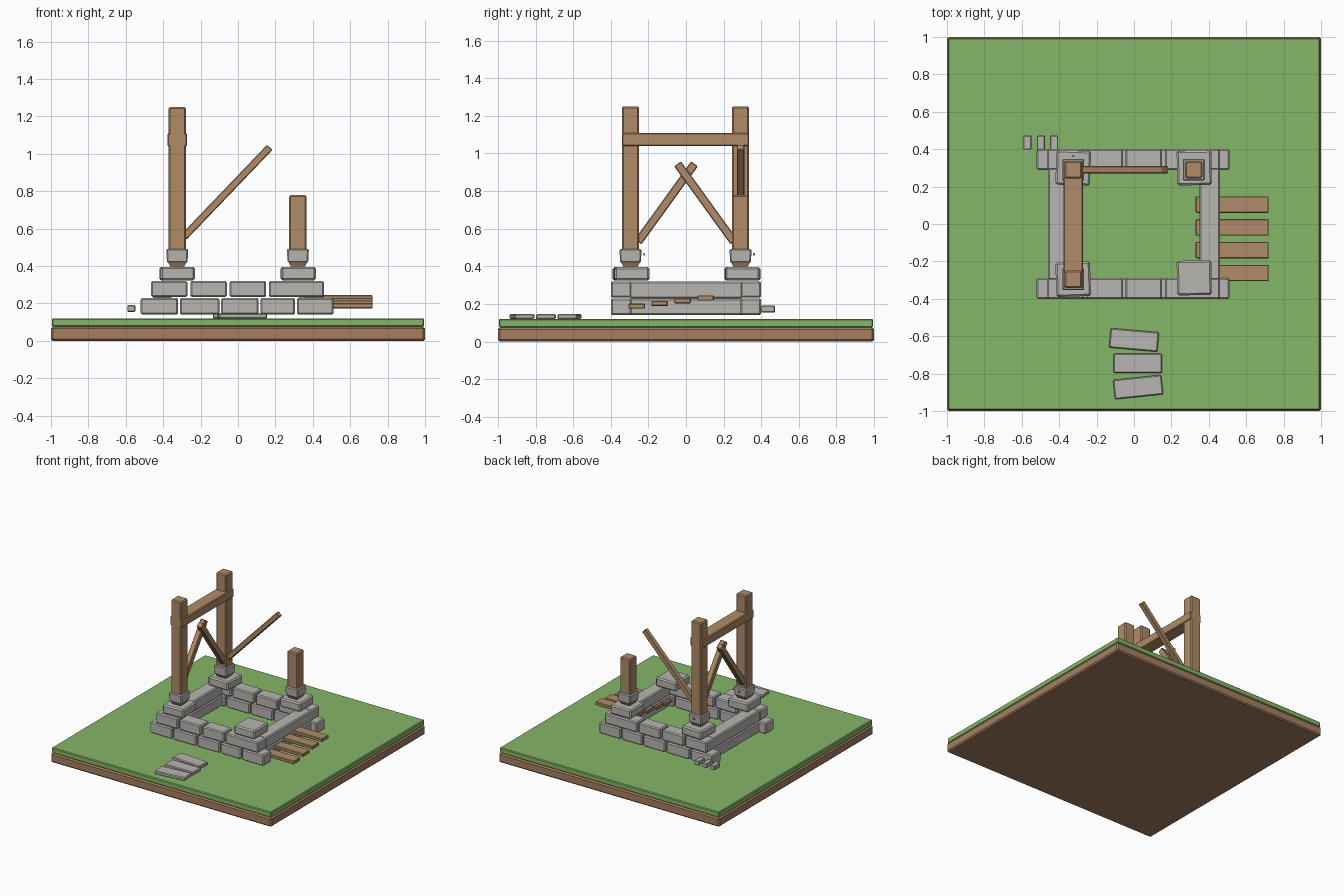
import bpy, bmesh, math
from mathutils import Vector

if "Cube" in bpy.data.objects:
    bpy.data.objects.remove(bpy.data.objects["Cube"])


def material(name, rgb):
    m = bpy.data.materials.new(name)
    m.diffuse_color = (*rgb, 1)
    m.use_nodes = True
    m.node_tree.nodes["Principled BSDF"].inputs["Base Color"].default_value = m.diffuse_color
    return m


GRASS = material("grass green", (0.235, 0.468, 0.138))
SOIL = material("soil brown", (0.38, 0.21, 0.115))
WOOD = material("timber brown", (0.434, 0.262, 0.138))
STONE = material("stone grey", (0.479, 0.468, 0.445))


def block(name, center, size, mat, bevel=0.008, rot=(0, 0, 0), taper=1.0):
    """Chamfered box; taper scales the bottom face."""
    bm = bmesh.new()
    bmesh.ops.create_cube(bm, size=1)
    for v in bm.verts:
        k = taper if v.co.z < 0 else 1.0
        v.co = Vector((v.co.x * size[0] * k, v.co.y * size[1] * k, v.co.z * size[2]))
    if bevel:
        bmesh.ops.bevel(bm, geom=bm.edges[:], offset=bevel, segments=1,
                        affect='EDGES', clamp_overlap=True)
    me = bpy.data.meshes.new(name)
    bm.to_mesh(me)
    bm.free()
    me.materials.append(mat)
    ob = bpy.data.objects.new(name, me)
    ob.location = center
    ob.rotation_euler = rot
    bpy.context.collection.objects.link(ob)
    return ob


def span(name, x, y, z, mat, bevel=0.008):
    """Box given by its ranges."""
    r = (x, y, z)
    return block(name, [(a + b) / 2 for a, b in r], [b - a for a, b in r], mat, bevel)


def strut(name, p, q, thick, mat):
    """Square timber between two points."""
    p, q = Vector(p), Vector(q)
    d = q - p
    ob = block(name, (p + q) / 2, (thick, thick, d.length), mat, 0.005)
    # lean lies in the xz or yz plane
    if abs(d.y) > abs(d.x):
        ob.rotation_euler = (-math.atan2(d.y, d.z), 0, 0)
    else:
        ob.rotation_euler = (0, math.atan2(d.x, d.z), 0)


# Ground slab
span("soil_slab", (-1, 1), (-1, 1), (0, 0.075), SOIL, 0.01)
span("grass_layer", (-0.995, 0.995), (-0.995, 0.995), (0.075, 0.12), GRASS, 0.006)

# Front and back stone courses
LOWER = [(-0.52, -0.32), (-0.31, -0.1), (-0.09, 0.11), (0.12, 0.305), (0.315, 0.51)]
UPPER = [(-0.465, -0.27), (-0.255, -0.06), (-0.045, 0.15), (0.165, 0.46)]
for side, y in (("front", (-0.4, -0.29)), ("back", (0.29, 0.4))):
    for x in LOWER:
        span(side + "_lower_stone", x, y, (0.14, 0.23), STONE)
    for x in UPPER:
        span(side + "_upper_stone", x, y, (0.235, 0.32), STONE)

# Side stone courses
for side, x in (("left", (-0.46, -0.35)), ("right", (0.35, 0.46))):
    span(side + "_lower_stone", x, (-0.3, 0.3), (0.14, 0.23), STONE)
    span(side + "_upper_stone", x, (-0.3, 0.3), (0.23, 0.32), STONE)

# Corner pad stones
for x, y, turn in ((-0.325, -0.295, 2), (-0.325, 0.3, -2), (0.322, 0.3, 1), (0.322, -0.288, 1)):
    block("corner_pad", (x, y, 0.36), (0.185, 0.185, 0.072), STONE, 0.01,
          (0, 0, math.radians(turn)))

# Posts with stone collars and tapered feet
for x, y, top in ((-0.325, -0.295, 1.25), (-0.325, 0.29, 1.25), (0.32, 0.29, 0.78)):
    span("post", (x - 0.046, x + 0.046), (y - 0.046, y + 0.046), (0.41, top), WOOD)
    block("post_foot", (x, y, 0.407), (0.1, 0.1, 0.03), WOOD, 0, taper=0.7)
    block("post_collar", (x, y, 0.455), (0.118, 0.118, 0.075), STONE, 0.007, taper=0.93)
for y in (-0.222, 0.362):
    block("collar_peg", (-0.325, y, 0.465), (0.014, 0.01, 0.014), STONE, 0)

# Cross beam and braces
span("cross_beam", (-0.378, -0.272), (-0.34, 0.335), (1.04, 1.11), WOOD, 0.006)
for s in (-1, 1):
    strut("crossed_brace", (-0.325 + 0.012 * s, 0.255 * s, 0.53),
          (-0.325 + 0.012 * s, -0.045 * s, 0.945), 0.045, WOOD)
strut("long_brace", (-0.29, 0.29, 0.555), (0.17, 0.29, 1.035), 0.04, WOOD)

# Plank ramp through the right wall
for i in range(4):
    y = -0.262 + 0.122 * i
    block("plank", (0.525, y, 0.188 + 0.0145 * i), (0.39, 0.088, 0.027), WOOD, 0.004)

# Path slabs
for x, y, turn in ((0.0, -0.62, -5), (0.02, -0.745, 0), (0.022, -0.872, 6)):
    block("path_slab", (x, y, 0.132), (0.26, 0.105, 0.028), STONE, 0.006,
          (0, 0, math.radians(turn)))

# Small loose stones at the back corner
for x in (-0.57, -0.498, -0.427):
    block("small_stone", (x, 0.435, 0.173), (0.042, 0.076, 0.036), STONE, 0.004)
